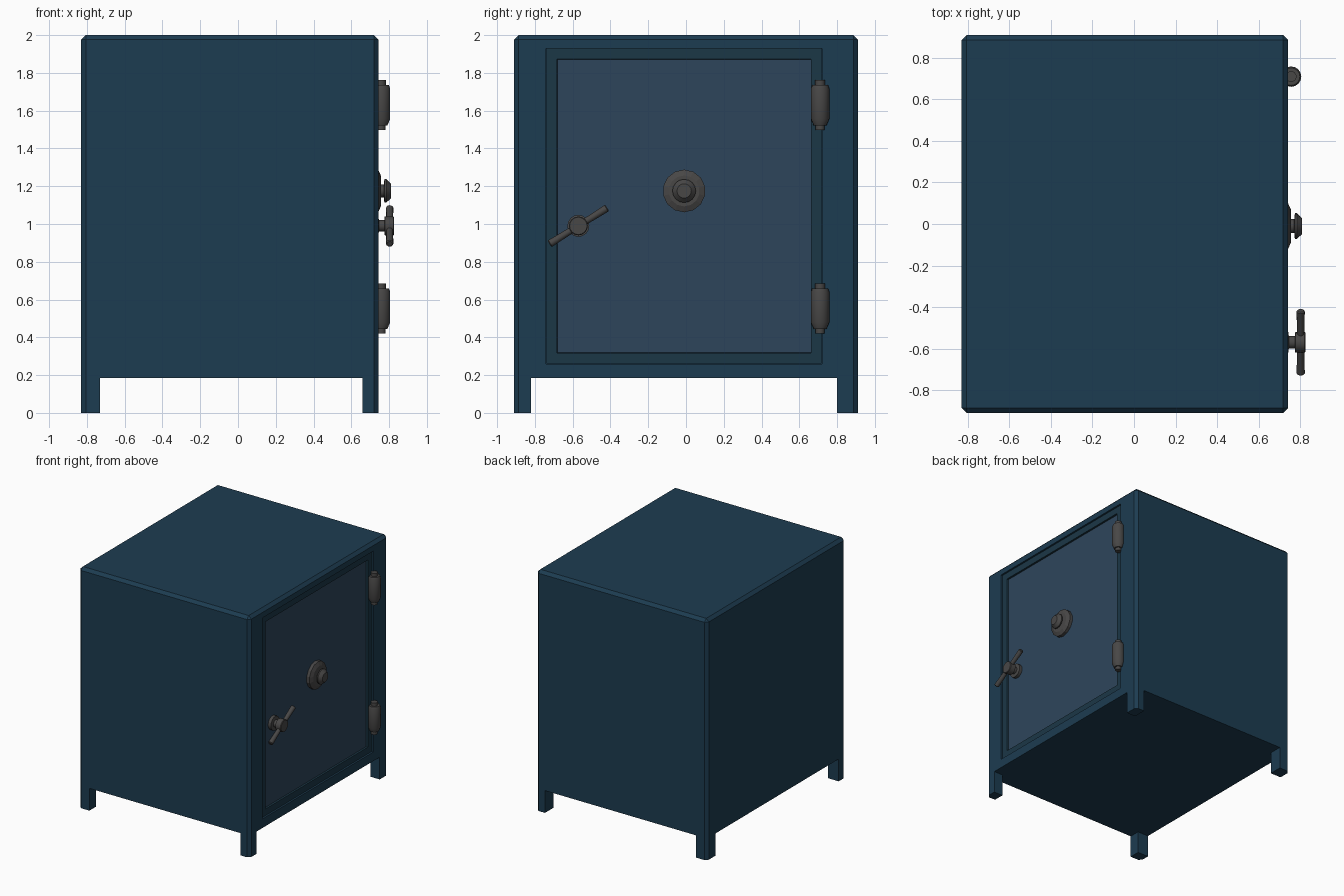
import bpy, bmesh, math
from mathutils import Matrix, Vector

if "Cube" in bpy.data.objects:
    bpy.data.objects.remove(bpy.data.objects["Cube"])


def material(name, rgb):
    m = bpy.data.materials.new(name)
    m.diffuse_color = (*rgb, 1)
    m.use_nodes = True
    m.node_tree.nodes["Principled BSDF"].inputs["Base Color"].default_value = m.diffuse_color
    return m


PAINT = material("blue_paint", (0.012, 0.045, 0.082))
TRIM = material("door_trim", (0.011, 0.038, 0.062))
PANEL = material("door_panel", (0.027, 0.060, 0.105))
METAL = material("dark_metal", (0.065, 0.063, 0.062))


def make(name, bm, *mats, smooth=False):
    bmesh.ops.recalc_face_normals(bm, faces=bm.faces[:])
    me = bpy.data.meshes.new(name)
    bm.to_mesh(me)
    bm.free()
    ob = bpy.data.objects.new(name, me)
    bpy.context.collection.objects.link(ob)
    for m in mats:
        me.materials.append(m)
    if smooth:
        bpy.ops.object.select_all(action='DESELECT')
        ob.select_set(True)
        bpy.context.view_layer.objects.active = ob
        bpy.ops.object.shade_smooth_by_angle(angle=math.radians(35))
    return ob


def box(lo, hi):
    lo, hi = Vector(lo), Vector(hi)
    bm = bmesh.new()
    bmesh.ops.create_cube(bm, size=1, matrix=Matrix.Translation((lo + hi) / 2)
                          @ Matrix.Diagonal((*(hi - lo), 1)))
    return bm


def lathe(name, profile, sides, matrix, smooth=True):
    """Closed solid of revolution from (radius, height) points along local z."""
    bm = bmesh.new()
    rings = [[bm.verts.new((r * math.cos(2 * math.pi * i / sides),
                            r * math.sin(2 * math.pi * i / sides), h))
              for i in range(sides)] for r, h in profile]
    for a, b in zip(rings, rings[1:]):
        for i in range(sides):
            j = (i + 1) % sides
            bm.faces.new((a[i], a[j], b[j], b[i]))
    bm.faces.new(rings[0])
    bm.faces.new(rings[-1])
    bm.transform(matrix)
    return make(name, bm, METAL, smooth=smooth)


def cut(target, lo, hi):
    cutter = make("cutter", box(lo, hi))
    cutter.hide_render = True
    mod = target.modifiers.new("cut", 'BOOLEAN')
    mod.operation, mod.solver, mod.object = 'DIFFERENCE', 'EXACT', cutter
    bpy.context.view_layer.objects.active = target
    bpy.ops.object.modifier_apply(modifier=mod.name)
    bpy.data.objects.remove(cutter)


# Body with chamfered upright and top edges
bm = box((-0.83, -0.91, 0), (0.743, 0.91, 2))
edges = [e for e in bm.edges if max(v.co.z for v in e.verts) > 1]
bmesh.ops.bevel(bm, geom=edges, offset=0.024, segments=1, affect='EDGES')
body = make("safe_body", bm, PAINT)

# Clear the underside to leave four corner legs, then open the doorway
cut(body, (-1, -0.82, -0.1), (1, 0.80, 0.185))
cut(body, (-0.73, -1, -0.1), (0.66, 1, 0.185))
cut(body, (0.66, -0.74, 0.26), (0.9, 0.72, 1.93))

# Door: flat border with a recessed centre panel
bm = box((0.655, -0.738, 0.262), (0.73, 0.718, 1.928))
bm.normal_update()
front = [max(bm.faces, key=lambda f: f.normal.x)]
bmesh.ops.inset_region(bm, faces=front, thickness=0.078)
bmesh.ops.inset_region(bm, faces=front, thickness=0.003, depth=-0.014)
front[0].material_index = 1
make("door", bm, TRIM, PANEL)

# Hinges
hinge = [(0.024, -0.13), (0.024, -0.105), (0.034, -0.105), (0.049, -0.07),
         (0.049, 0.09), (0.042, 0.108), (0.026, 0.108), (0.026, 0.135)]
for name, z in (("upper_hinge", 1.627), ("lower_hinge", 0.55)):
    lathe(name, hinge, 16, Matrix.Translation((0.757, 0.71, z)))

# Combination dial
outward = Matrix.Rotation(math.pi / 2, 4, 'Y')
at_dial = Matrix.Translation((0, -0.01, 1.175)) @ outward
lathe("dial_plate", [(0.113, 0.71), (0.113, 0.742), (0.082, 0.756)],
      14, at_dial, smooth=False)
lathe("dial_knob", [(0.034, 0.74), (0.034, 0.772), (0.062, 0.775),
                    (0.062, 0.785), (0.038, 0.81)], 16, at_dial)

# Turning handle: stem, hub and slanted bar
at_handle = Matrix.Translation((0, -0.57, 0.99))
lathe("handle_hub", [(0.058, 0.71), (0.058, 0.742), (0.03, 0.746), (0.03, 0.775),
                     (0.05, 0.777), (0.05, 0.822), (0.046, 0.827)],
      16, at_handle @ outward)
tilt = Matrix.Rotation(math.radians(-122), 4, 'X')
lathe("handle_bar", [(0.015, -0.18), (0.020, -0.175), (0.016, 0),
                     (0.020, 0.175), (0.015, 0.18)], 12,
      at_handle @ Matrix.Translation((0.803, 0, 0)) @ Matrix.Rotation(math.radians(122), 4, 'X'))
